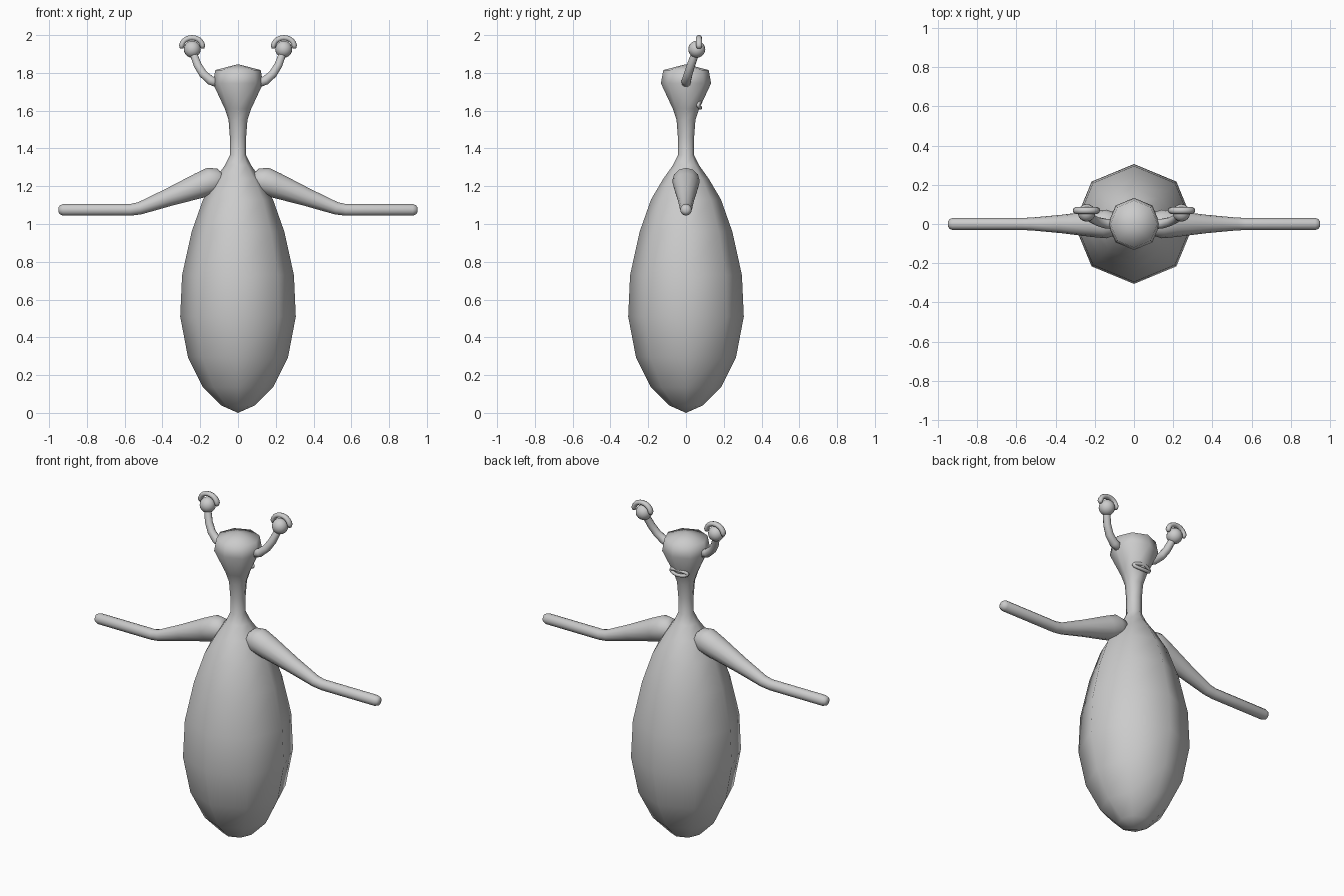
import bpy, bmesh, math
from mathutils import Vector

if "Cube" in bpy.data.objects:
    bpy.data.objects.remove(bpy.data.objects["Cube"])

grey = bpy.data.materials.new("plain grey")
grey.diffuse_color = (0.6, 0.6, 0.6, 1)
grey.use_nodes = True
grey.node_tree.nodes["Principled BSDF"].inputs["Base Color"].default_value = grey.diffuse_color


def finish(name, bm):
    bmesh.ops.recalc_face_normals(bm, faces=bm.faces)
    for f in bm.faces:
        f.smooth = True
    me = bpy.data.meshes.new(name)
    bm.to_mesh(me)
    bm.free()
    me.materials.append(grey)
    ob = bpy.data.objects.new(name, me)
    bpy.context.collection.objects.link(ob)
    return ob


def skin(bm, rings, closed=False):
    """Join rings of points with quads; cap the ends unless closed."""
    vs = [[bm.verts.new(p) for p in r] for r in rings]
    n = len(vs[0])
    for i in range(len(vs) if closed else len(vs) - 1):
        a, b = vs[i], vs[(i + 1) % len(vs)]
        for j in range(n):
            bm.faces.new((a[j], a[(j + 1) % n], b[(j + 1) % n], b[j]))
    if not closed:
        bm.faces.new(vs[0])
        bm.faces.new(vs[-1])


def tube(name, path, sides, closed=False, squash=1.0):
    """Sweep a circle along (x, y, z, radius) points."""
    pts = [Vector(p[:3]) for p in path]
    n, rings = len(pts), []
    for i, p in enumerate(pts):
        a = pts[(i - 1) % n] if closed else pts[max(i - 1, 0)]
        b = pts[(i + 1) % n] if closed else pts[min(i + 1, n - 1)]
        t = (b - a).normalized()
        v = Vector((0, 1, 0))
        v = (v - t * v.dot(t)).normalized()
        u = t.cross(v)
        r = path[i][3]
        rings.append([p + r * (math.sin(k) * u + squash * math.cos(k) * v)
                      for k in (2 * math.pi * j / sides for j in range(sides))])
    bm = bmesh.new()
    skin(bm, rings, closed)
    return finish(name, bm)


# Body, neck and head: one eight-sided lathe
profile = [(0.09, 0.04), (0.185, 0.135), (0.265, 0.295), (0.306, 0.51),
           (0.296, 0.73), (0.245, 0.96), (0.185, 1.13), (0.12, 1.24),
           (0.07, 1.31), (0.043, 1.365), (0.043, 1.46), (0.05, 1.55),
           (0.07, 1.61), (0.133, 1.745), (0.12, 1.815)]
bm = bmesh.new()
skin(bm, [[(r * math.cos(a), r * math.sin(a), z)
           for a in (math.pi / 4 * k for k in range(8))] for r, z in profile])
caps = [f for f in bm.faces if len(f.verts) == 8]
for f in caps:  # pointed base and crown
    z = 0.0 if f.calc_center_median().z < 1 else 1.846
    bmesh.ops.poke(bm, faces=[f])["verts"][0].co.z = z
finish("body_and_head", bm)

for s, side in ((-1, "left"), (1, "right")):
    # Arm: thick shoulder, bent elbow, rounded tip
    arm = [(0.075, 0, 1.255, 0.03), (0.09, 0, 1.243, 0.055), (0.14, 0, 1.228, 0.073),
           (0.20, 0, 1.205, 0.068), (0.37, 0, 1.14, 0.047), (0.52, 0, 1.083, 0.033),
           (0.57, 0, 1.075, 0.031), (0.925, 0, 1.075, 0.031),
           (0.943, 0, 1.075, 0.024), (0.95, 0, 1.075, 0.012)]
    tube(side + "_arm", [(s * x, y, z, r) for x, y, z, r in arm], 12)

    # Eye stalk curving up and out
    stalk = [(0.10, 0, 1.745, 0.026), (0.145, 0.002, 1.76, 0.025),
             (0.185, 0.012, 1.795, 0.023), (0.213, 0.026, 1.84, 0.022),
             (0.23, 0.042, 1.885, 0.021), (0.24, 0.055, 1.925, 0.02)]
    tube(side + "_eye_stalk", [(s * x, y, z, r) for x, y, z, r in stalk], 10)

    # Eyeball
    bm = bmesh.new()
    bmesh.ops.create_uvsphere(bm, u_segments=16, v_segments=10, radius=0.045)
    bmesh.ops.translate(bm, verts=bm.verts, vec=(s * 0.242, 0.057, 1.925))
    finish(side + "_eyeball", bm)

    # Arched eyelid over the eyeball
    lid = []
    for k in range(13):
        a = math.radians(-10 + 200 * k / 12)
        r = 0.009 if k in (0, 12) else 0.014
        lid.append((s * 0.243 + 0.056 * math.cos(a), 0.069, 1.938 + 0.048 * math.sin(a), r))
    tube(side + "_eyelid", lid, 8, squash=1.2)

# Mouth: flattened ring of lips
lips = []
for k in range(20):
    a = 2 * math.pi * k / 20
    lips.append((0.055 * math.cos(a), 0.076 - 0.012 * math.cos(a) ** 2,
                 1.63 + 0.015 * math.sin(a), 0.010))
tube("lips", lips, 8, closed=True)
